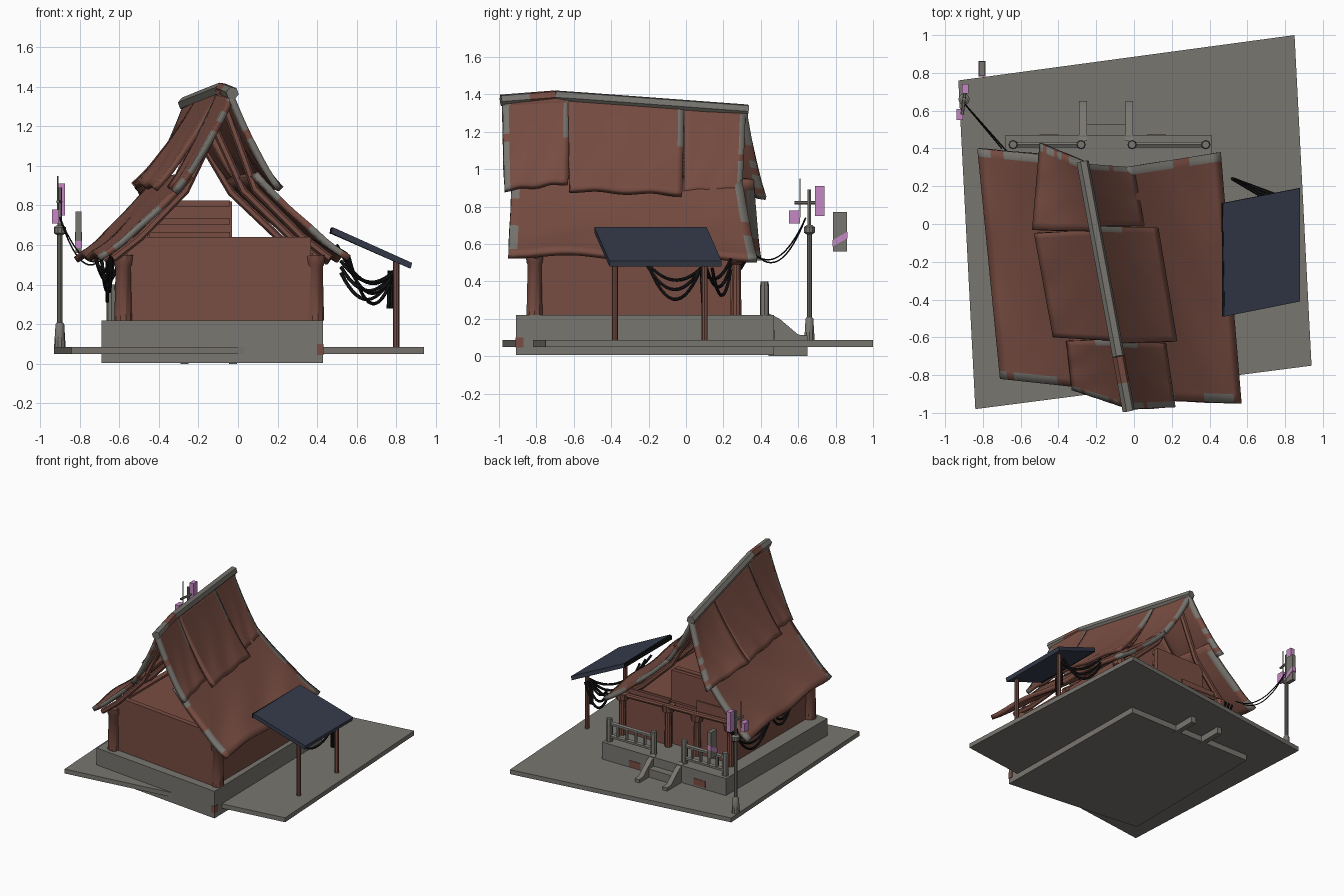
import bpy, bmesh, math, random
from mathutils import Vector as V

if "Cube" in bpy.data.objects:
    bpy.data.objects.remove(bpy.data.objects["Cube"])
random.seed(4)

def mat(name, c):
    m = bpy.data.materials.new(name)
    m.diffuse_color = (*c, 1)
    m.use_nodes = True
    m.node_tree.nodes["Principled BSDF"].inputs["Base Color"].default_value = m.diffuse_color
    return m
RED = mat("red_clay", (0.19, 0.075, 0.055))
GREY = mat("stone_grey", (0.19, 0.18, 0.16))
NAVY = mat("panel_navy", (0.037, 0.045, 0.072))
BLACK = mat("cable_black", (0.008, 0.008, 0.009))
PINK = mat("sign_pink", (0.56, 0.25, 0.55))

def obj(name, verts, faces, *mats):
    me = bpy.data.meshes.new(name)
    me.from_pydata([tuple(v) for v in verts], [], faces)
    for m in mats:
        me.materials.append(m)
    bm = bmesh.new(); bm.from_mesh(me)
    bmesh.ops.recalc_face_normals(bm, faces=bm.faces)
    bm.to_mesh(me); bm.free()
    o = bpy.data.objects.new(name, me)
    bpy.context.collection.objects.link(o)
    return o

def prism(name, low, high, *mats):
    n = len(low)
    faces = [tuple(range(n)), tuple(range(n, 2 * n))]
    faces += [(i, (i + 1) % n, n + (i + 1) % n, n + i) for i in range(n)]
    return obj(name, list(low) + list(high), faces, *mats)

def slab(name, ring, z0, z1, m):
    return prism(name, [(*p, z0) for p in ring], [(*p, z1) for p in ring], m)

def box(name, a, b, m):
    ring = [(a[0], a[1]), (b[0], a[1]), (b[0], b[1]), (a[0], b[1])]
    return slab(name, ring, a[2], b[2], m)

def tube(name, pts, radii, m, n=8):
    pts = [V(p) for p in pts]
    if not isinstance(radii, (list, tuple)):
        radii = [radii] * len(pts)
    vs, fs = [], []
    for i, p in enumerate(pts):
        d = pts[min(i + 1, len(pts) - 1)] - pts[max(i - 1, 0)]
        q = V((0, 0, 1)).rotation_difference(d.normalized())
        for k in range(n):
            a = 2 * math.pi * k / n
            vs.append(p + q @ V((math.cos(a), math.sin(a), 0)) * radii[i])
    for i in range(len(pts) - 1):
        for k in range(n):
            k2 = (k + 1) % n
            fs.append((i*n + k, i*n + k2, (i+1)*n + k2, (i+1)*n + k))
    fs += [tuple(range(n)), tuple(range(len(vs) - n, len(vs)))]
    return obj(name, vs, fs, m)

def cable(name, a, b, sag, r=0.009):
    a, b = V(a), V(b)
    pts = [a.lerp(b, t / 14) - V((0, 0, sag * 4 * t / 14 * (1 - t / 14))) for t in range(15)]
    tube(name, pts, r, BLACK, 6)

# ground slab and skewed foundation
slab("ground_slab", [(-.93, .76), (.85, 1), (.94, -.75), (-.84, -.98)], .05, .085, GREY)
slab("foundation", [(-.69, -.79), (.43, -.91), (.41, .47), (-.68, .47)], .005, .22, GREY)
for i, (x, z) in enumerate([(-.45, .13), (.12, .12)]):
    box(f"brick_patch_{i}", (x - .05, .468, z - .03), (x + .05, .474, z + .02), RED)
box("front_brick_patch", (.4, -.911, .045), (.433, -.87, .1), RED)

# walls, loft floor, recessed loft wall, doorway at the back
slab("front_wall", [(-.56, -.73), (.37, -.84), (.37, -.8), (-.56, -.69)], .22, .64, RED)
box("left_wall", (-.57, -.72, .22), (-.53, .24, .6), RED)
box("right_wall", (.34, -.82, .22), (.38, .24, .56), RED)
box("back_wall_left", (-.56, .2, .22), (-.26, .24, .64), RED)
box("back_wall_right", (-.02, .2, .22), (.35, .24, .58), RED)
box("door", (-.26, .17, .22), (-.02, .2, .6), RED)
slab("loft_floor", [(-.55, -.71), (.3, -.81), (.3, .22), (-.55, .22)], .56, .585, RED)
box("loft_wall", (-.46, .19, .58), (-.03, .23, .82), RED)
for z in (.65, .72, .81):
    box("loft_wall_rail", (-.45, .16, z - .015), (-.04, .2, z + .015), RED)

# posts with capitals
for x, y in [(-.58, -.73), (.39, -.81), (-.58, .27), (.37, .27), (-.28, .26), (-.02, .25)]:
    r = .045 if y < 0 else .028
    tube("post", [(x, y, .22), (x, y, .49), (x, y, .5), (x, y, .55)],
         [r, r * .85, .045, .05], RED, 10)
tube("porch_beam", [(-.6, .27, .56), (.36, .27, .535)], .02, RED)

# roof sheets: thick curved grids with worn grey edges
def ridge(y):
    t = (.32 - y) / 1.3
    z = 1.33 + .075 * min(t / .78, 1) - .1 * max(t - .78, 0)
    return V((-.27 + .24 * t, y, z))

def roof(name, rb, rf, eb, ef, sag, wave, worn, n=28, m=12):
    rb, rf, eb, ef = map(V, (rb, rf, eb, ef))
    vs, fs, grey = [], [], []
    for i in range(n + 1):
        for j in range(m + 1):
            u, v = i / n, j / m
            p = rb.lerp(rf, u).lerp(eb.lerp(ef, u), v)
            p.z -= sag * 4 * v * (1 - v)
            p.z += wave * v * math.sin(u * 13 + 2 * math.sin(5 * v))
            vs.append(p)
    for i in range(n):
        for j in range(m):
            a = i * (m + 1) + j
            fs.append((a, a + 1, a + m + 2, a + m + 1))
            edge = ("b" in worn and i == 0) or ("f" in worn and i == n - 1)
            top = "t" in worn and i == 0 and j < 5
            grey.append(int((edge and random.random() < .8) or top))
    o = obj(name, vs, fs, RED, GREY)
    o.data.polygons.foreach_set("material_index", grey)
    if sum(p.normal.z for p in o.data.polygons) < 0:
        o.data.flip_normals()
    s = o.modifiers.new("thickness", "SOLIDIFY")
    s.thickness, s.offset = .032, -1
    return o

right = [(-.05, .30, .95), (.1, -.93, .97), (.46, .38, .54), (.57, -.95, .56)]
left = [(-.42, .36, .95), (-.25, -.87, .96), (-.83, .40, .55), (-.71, -.82, .56)]
roof("lower_roof_right", *right, .035, .012, "bf")
roof("lower_roof_left", *left, .035, .012, "bf")
sheets = [("back_right", .32, -.01, (0, .30, .9), (.055, -.01, .89), "b"),
          ("mid_right", -.01, -.63, (.13, -.02, .88), (.23, -.62, .9), "t"),
          ("front_right", -.62, -.98, (.17, -.63, .94), (.22, -.97, .9), "tf"),
          ("back_left", .32, -.04, (-.50, .43, .86), (-.54, -.03, .92), "b"),
          ("mid_left", -.03, -.62, (-.53, -.05, .92), (-.43, -.60, .9), ""),
          ("front_left", -.61, -.98, (-.36, -.62, .9), (-.33, -.88, .88), "tf")]
for name, y0, y1, eb, ef, worn in sheets:
    roof("upper_roof_" + name, ridge(y0), ridge(y1), eb, ef, .04, .006, worn,
         20 if "mid" in name else 11)

# rafters following the underside of the roof
for y in (-.8, -.3, .22):
    u = (.35 - y) / 1.27
    for rb, rf, eb, ef in (right, left):
        t, e = V(rb).lerp(V(rf), u), V(eb).lerp(V(ef), u)
        pts = [ridge(y) - V((0, 0, .1)), t, t.lerp(e, .5) - V((0, 0, .035)), t.lerp(e, .8) - V((0, 0, .022))]
        for p in pts:
            p.y = y
        tube("rafter", pts[:1] + [p - V((0, 0, .085)) for p in pts[1:]], .02, RED, 6)

# ridge cap: mostly grey with a red stretch near the front
for name, y0, y1, m in [("ridge_cap_back", .33, -.7, GREY), ("ridge_cap_red", -.7, -.84, RED),
                        ("ridge_cap_front", -.84, -.99, GREY)]:
    tube(name, [ridge(y0 + (y1 - y0) * t / 6) - V((0, 0, .015)) for t in range(7)], .033, m, 6)

# solar panel with a black upper rim, on posts
top = [V((.47, .11, .69)), V((.48, -.49, .69)), V((.88, -.41, .51)), V((.88, .19, .51))]
p = prism("solar_panel", [c - V((.008, 0, .03)) for c in top], top, NAVY, BLACK)
for f in p.data.polygons:
    f.material_index = int(f.normal.x < -.7)
box("panel_rim", (.465, -.49, .655), (.478, .11, .685), BLACK)
for y in (-.38, .1):
    tube("panel_post", [(.8, y, .08), (.8, y, .52)], .016, RED, 8)

# hanging cables
for i in range(3):
    d = i * .03
    cable("panel_cable", (.5 + d, -.28 + d, .6 - d), (.79, .08, .47), .12 + .04 * i)
    cable("side_cable", (.79, .08 + d, .47), (.52, .24, .52 - d), .08 + .03 * i)
    cable("eave_cable", (-.6 - d, .33, .53), (-.72 + d, -.1 - d, .54), .12 + .05 * i)
    cable("eave_cable_front", (-.72 + d, -.1, .54), (-.64, -.45, .55), .08 + .05 * i)
for x in (.765, .78):
    tube("cable_tail", [(x, .08, .47), (x - .005, .09, .28)], .009, BLACK, 6)

# porch railings
for x0, x1 in [(-.64, -.28), (-.01, .38)]:
    for x in (x0, x1):
        tube("fence_post", [(x, .42, .2), (x, .42, .37), (x, .42, .4)], [.025, .025, .02], GREY)
    for z in (.26, .36):
        tube("fence_rail", [(x0, .42, z), (x1, .42, z)], .017, GREY, 6)
    for k in range(1, 5):
        x = x0 + (x1 - x0) * k / 5
        tube("baluster", [(x, .42, .25), (x, .42, .36)], .013, GREY, 6)

# stairs with sloping side walls
side = [(.44, 0), (.65, 0), (.65, .11), (.6, .115), (.5, .2), (.44, .23)]
for x in (-.27, -.025):
    prism("stair_side", [(x - .02, *s) for s in side], [(x + .02, *s) for s in side], GREY)
box("stair_step", (-.25, .46, .08), (-.04, .53, .15), GREY)

# utility pole with signs
px, py = -.9, .66
tube("pole", [(px, py, z) for z in (.08, .12, .2, .21, .65, .66, .69, .7)],
     [.03, .027, .022, .014, .014, .03, .03, .016], GREY, 10)
tube("pole_mast", [(px, py, .69), (px, py, .89)], .011, GREY, 6)
tube("pole_aerial", [(px - .01, .61, .74), (px - .01, .61, .95)], .004, GREY, 6)
tube("pole_crossbar", [(px - .01, .58, .82), (px + .01, .74, .82)], .009, GREY, 6)
box("sign_low", (-.94, .55, .71), (-.905, .61, .78), PINK)
box("sign_high", (-.91, .69, .75), (-.875, .74, .91), PINK)
box("hanging_plate", (-.82, .785, .56), (-.79, .86, .77), GREY)
# diagonal painted band on the hanging plate
band = [(.782, .585), (.863, .63), (.863, .665), (.782, .62)]
prism("hanging_plate_band", [(-.823, *b) for b in band], [(-.787, *b) for b in band], PINK)
for b in ((-.7, .4, .52), (-.66, .37, .54)):
    cable("pole_wire", (px, py - .02, .74), b, .1, .004)

# smooth shading with sharp edges kept
bpy.ops.object.select_all(action='SELECT')
bpy.context.view_layer.objects.active = bpy.data.objects["foundation"]
bpy.ops.object.shade_smooth_by_angle(angle=math.radians(35))
